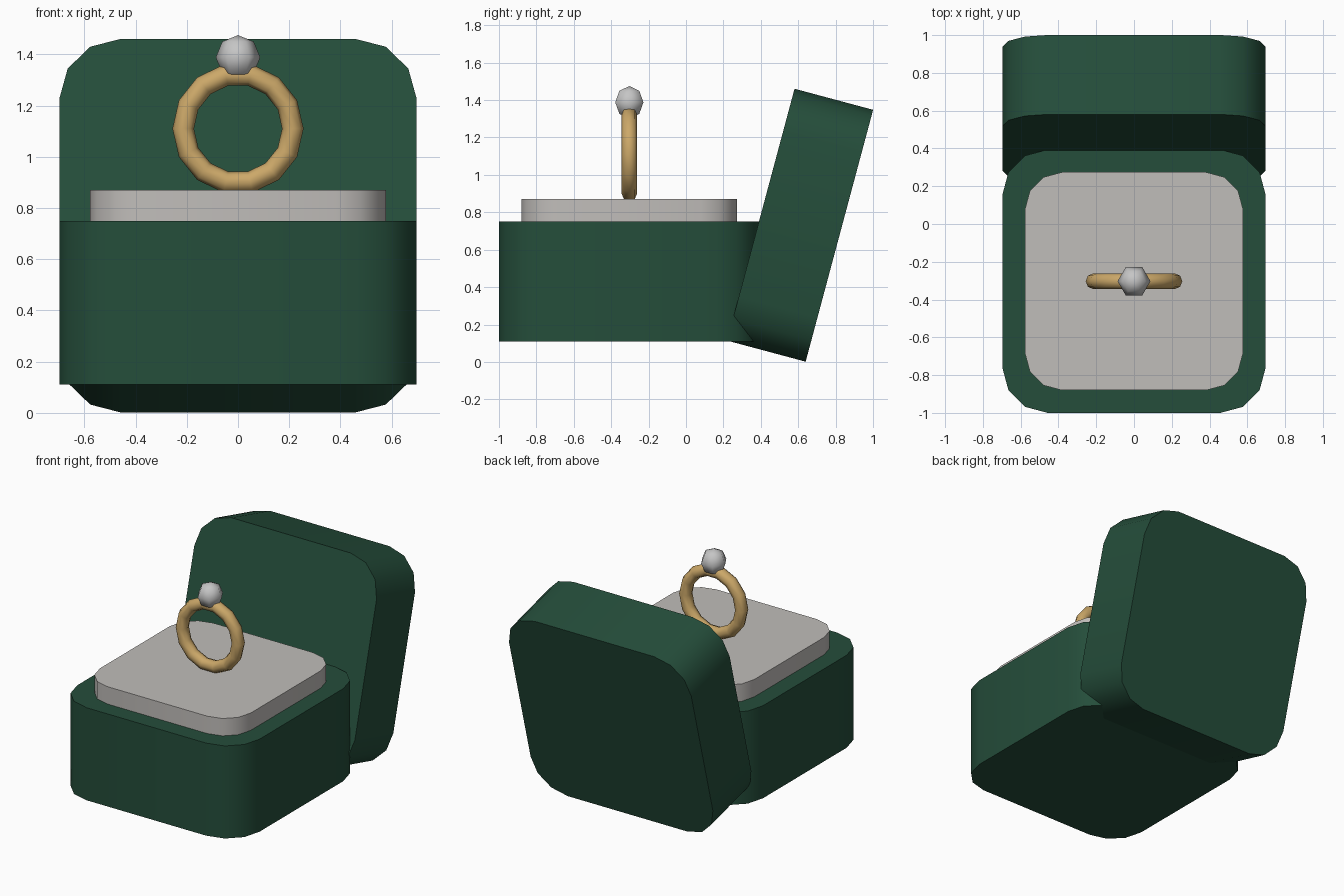
import bpy, bmesh
from math import radians, sin, cos, pi

if "Cube" in bpy.data.objects:
    bpy.data.objects.remove(bpy.data.objects["Cube"], do_unlink=True)


def material(name, rgb):
    m = bpy.data.materials.new(name)
    m.use_nodes = True
    m.diffuse_color = (*rgb, 1)
    m.node_tree.nodes["Principled BSDF"].inputs["Base Color"].default_value = (*rgb, 1)
    return m


green = material("dark_green", (0.018, 0.075, 0.043))
cream = material("soft_white", (0.53, 0.51, 0.49))
gold = material("gold", (0.60, 0.39, 0.14))
silver = material("gem_grey", (0.56, 0.56, 0.56))


def finish(obj, name, mat, angle):
    obj.name = obj.data.name = name
    obj.data.materials.append(mat)
    bpy.ops.object.select_all(action="DESELECT")
    obj.select_set(True)
    bpy.context.view_layer.objects.active = obj
    bpy.ops.object.shade_smooth_by_angle(angle=radians(angle))
    return obj


def rounded_block(name, half, radius, depth, center, mat, tilt=0):
    """Square prism with rounded upright corners, centred on its origin."""
    bm = bmesh.new()
    inner = half - radius
    outline = []
    for corner, (sx, sy) in enumerate([(1, 1), (-1, 1), (-1, -1), (1, -1)]):
        for step in range(4):
            a = corner * pi / 2 + step * pi / 6
            outline.append(bm.verts.new((sx * inner + radius * cos(a),
                                         sy * inner + radius * sin(a), -depth / 2)))
    face = bm.faces.new(outline)
    top = bmesh.ops.extrude_face_region(bm, geom=[face])
    bmesh.ops.translate(bm, vec=(0, 0, depth),
                        verts=[v for v in top["geom"] if isinstance(v, bmesh.types.BMVert)])
    bmesh.ops.recalc_face_normals(bm, faces=bm.faces)
    mesh = bpy.data.meshes.new(name)
    bm.to_mesh(mesh)
    bm.free()
    obj = bpy.data.objects.new(name, mesh)
    bpy.context.collection.objects.link(obj)
    obj.location = center
    obj.rotation_euler.x = radians(tilt)
    return finish(obj, name, mat, 40)


# Box, cushion and leaning lid
rounded_block("box_base", 0.697, 0.24, 0.64, (0, -0.303, 0.43), green)
rounded_block("cushion", 0.577, 0.195, 0.14, (0, -0.303, 0.80), cream)
rounded_block("open_lid", 0.697, 0.24, 0.435, (0, 0.61, 0.731), green, tilt=75)

# Ring band standing upright in the cushion
bpy.ops.mesh.primitive_torus_add(major_segments=14, minor_segments=8, major_radius=0.214,
                                 minor_radius=0.042, location=(0, -0.303, 1.11),
                                 rotation=(pi / 2, 0, 0))
finish(bpy.context.object, "ring_band", gold, 60)

# Gem on top of the band
bpy.ops.mesh.primitive_uv_sphere_add(segments=6, ring_count=4, radius=0.087,
                                     location=(0, -0.303, 1.388), rotation=(0, 0, pi / 6))
gem = bpy.context.object
# Turn so that corners of the hexagon point left and right
gem.rotation_euler.z = 0 if any(abs(v.co.y) < 1e-4 and v.co.x > 0.08
                                for v in gem.data.vertices) else pi / 6
finish(gem, "gem", silver, 70)
